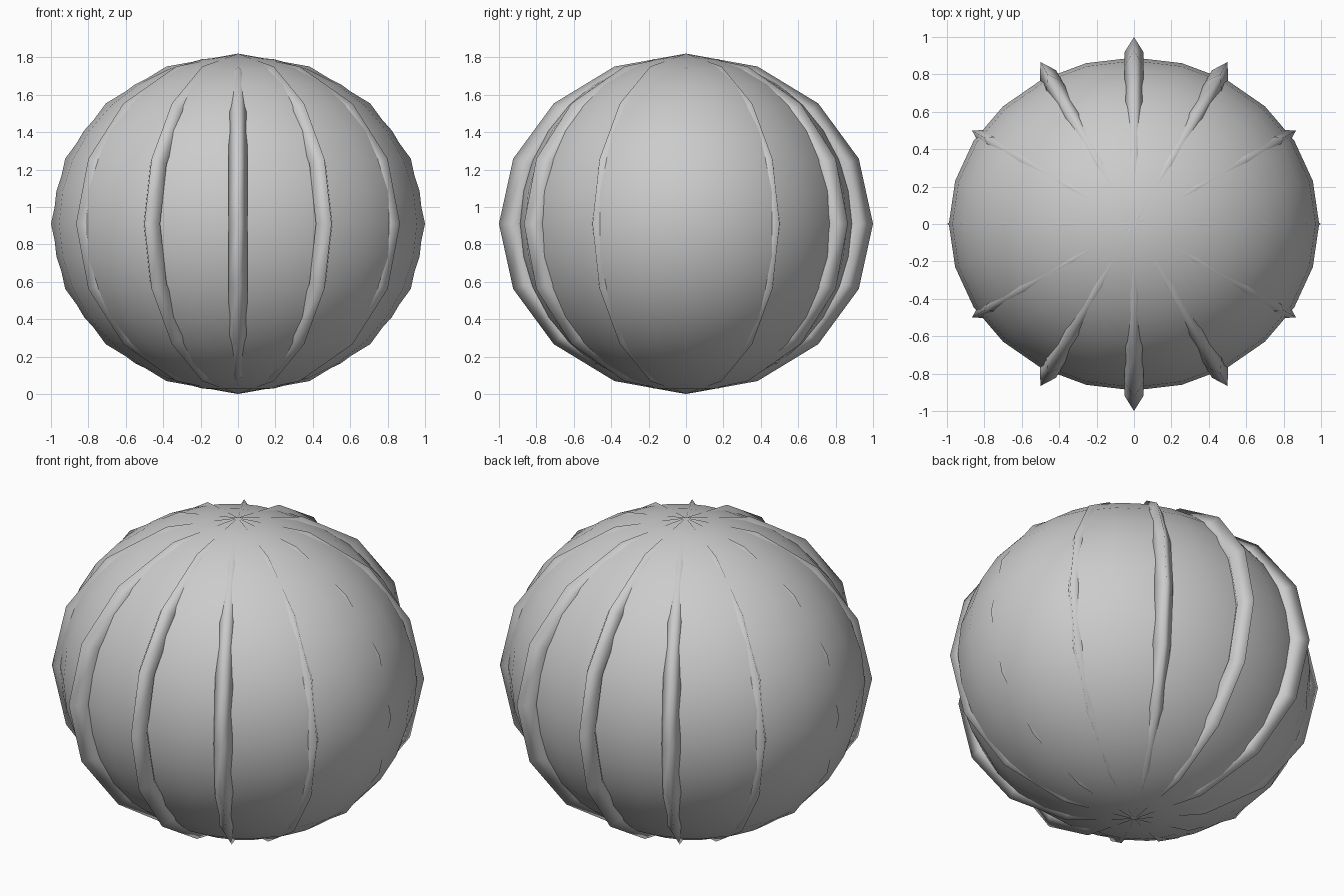
import bpy, bmesh
from math import sin, cos, pi, radians

if "Cube" in bpy.data.objects:
    bpy.data.objects.remove(bpy.data.objects["Cube"])

CENTRE_Z = 0.91


def add_object(name, bm):
    bmesh.ops.recalc_face_normals(bm, faces=bm.faces)
    for f in bm.faces:
        f.smooth = True
    mesh = bpy.data.meshes.new(name)
    bm.to_mesh(mesh)
    bm.free()
    obj = bpy.data.objects.new(name, mesh)
    bpy.context.collection.objects.link(obj)
    obj.location.z = CENTRE_Z
    return obj


# Body: slightly stretched ball
bm = bmesh.new()
bmesh.ops.create_uvsphere(bm, u_segments=24, v_segments=16, radius=1)
bmesh.ops.scale(bm, vec=(0.99, 0.89, 0.897), verts=bm.verts)
add_object("body", bm)


# Ribs: coarse upright rings with a pointed four-sided section
def rib_ring(name, angle, segments=16, major=0.92, depth=0.08, half_width=0.05):
    bm = bmesh.new()
    section = [(depth, 0), (0, half_width), (-depth, 0), (0, -half_width)]
    rings = []
    for i in range(segments):
        a = 2 * pi * i / segments
        rings.append([bm.verts.new(((major + d) * cos(a), w, 0.91 * (major + d) * sin(a)))
                      for d, w in section])
    for i in range(segments):
        r0, r1 = rings[i], rings[(i + 1) % segments]
        for j in range(4):
            k = (j + 1) % 4
            bm.faces.new((r0[j], r0[k], r1[k], r1[j]))
    obj = add_object(name, bm)
    obj.rotation_euler.z = angle
    return obj


for n in range(6):
    rib_ring(f"rib_ring_{n + 1}", radians(30 * n))
